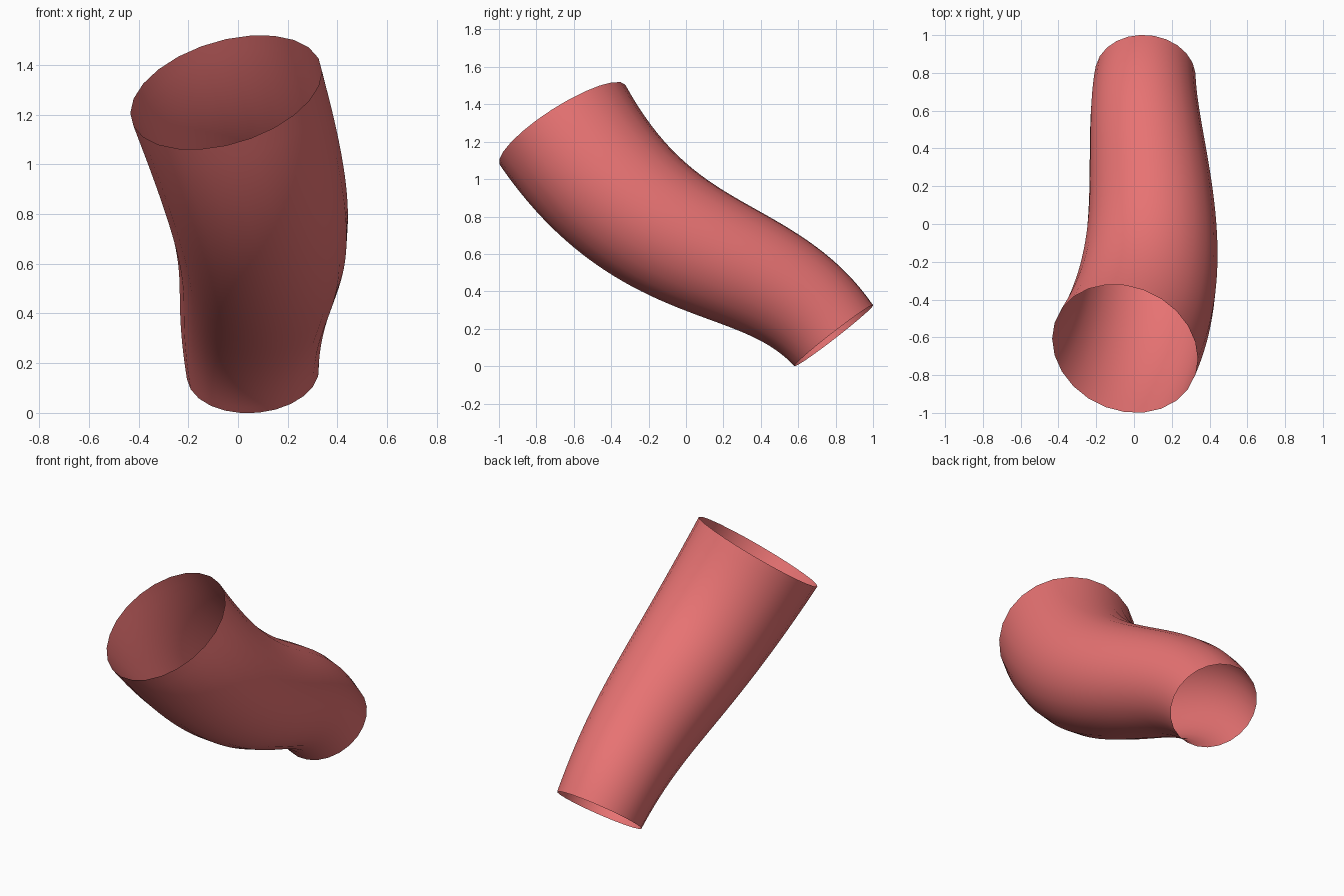
import bpy, bmesh, math
from mathutils import Vector, geometry

if "Cube" in bpy.data.objects:
    bpy.data.objects.remove(bpy.data.objects["Cube"])

SIDES, RINGS = 24, 40
R_TOP, R_BOTTOM = 0.398, 0.267

# Centre line: a Bezier from the wide upper mouth to the narrow lower mouth
top, bottom = Vector((-0.048, -0.66, 1.29)), Vector((0.06, 0.79, 0.163))
dir_top = Vector((0.25, 0.52, -0.816)).normalized()
dir_bottom = Vector((0.06, 0.61, -0.785)).normalized()
path = geometry.interpolate_bezier(top, top + Vector((0.27, 0.51, -0.816)) * 0.98,
                                   bottom - dir_bottom * 0.61, bottom, RINGS)

# Tapered open tube swept along the centre line
bm = bmesh.new()
side = Vector((1, 0, 0))
rings = []
for i, p in enumerate(path):
    if i == 0:
        t = dir_top
    elif i == RINGS - 1:
        t = dir_bottom
    else:
        t = (path[i + 1] - path[i - 1]).normalized()
    side = (side - t * side.dot(t)).normalized()
    up = t.cross(side)
    r = R_TOP + (R_BOTTOM - R_TOP) * i / (RINGS - 1)
    rings.append([bm.verts.new(p + r * (side * math.cos(a) + up * math.sin(a)))
                  for a in (2 * math.pi * k / SIDES for k in range(SIDES))])
for a, b in zip(rings, rings[1:]):
    for k in range(SIDES):
        n = (k + 1) % SIDES
        bm.faces.new((a[k], b[k], b[n], a[n]))
bmesh.ops.recalc_face_normals(bm, faces=bm.faces)
for f in bm.faces:
    f.smooth = True

mesh = bpy.data.meshes.new("curved_tube")
bm.to_mesh(mesh)
bm.free()
tube = bpy.data.objects.new("curved_tube", mesh)
bpy.context.collection.objects.link(tube)

# Soft red
mat = bpy.data.materials.new("soft_red")
mat.diffuse_color = (0.8, 0.17, 0.17, 1)
mat.use_nodes = True
mat.node_tree.nodes["Principled BSDF"].inputs["Base Color"].default_value = mat.diffuse_color
mesh.materials.append(mat)
